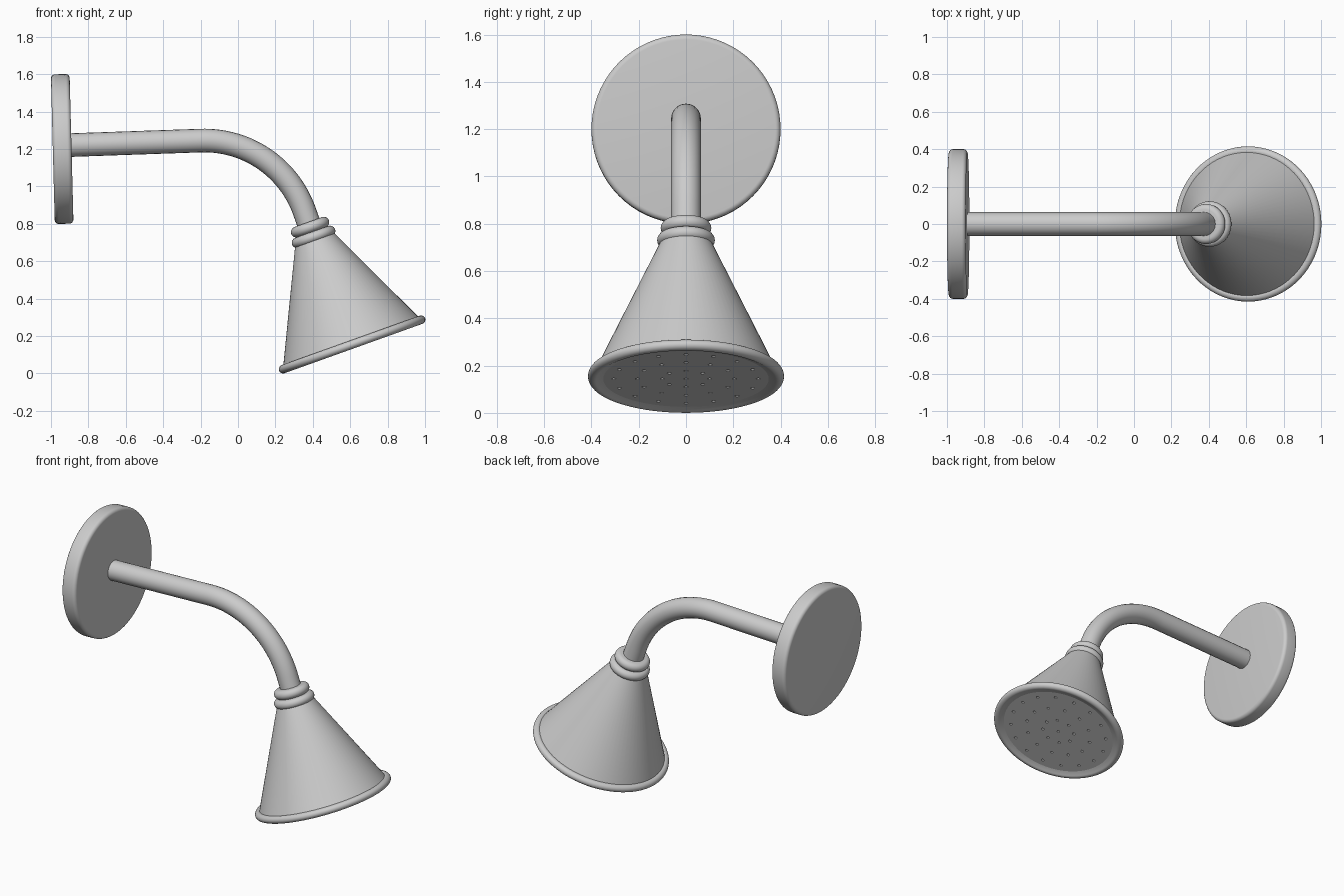
import bpy, bmesh
from math import sin, cos, pi, radians
from mathutils import Matrix, Vector

if "Cube" in bpy.data.objects:
    bpy.data.objects.remove(bpy.data.objects["Cube"])

TILT = radians(19.7)                       # lean of the shower head
HEAD = Vector((0.61, 0, 0.155))            # centre of the head rim
HEAD_M = Matrix.Translation(HEAD) @ Matrix.Rotation(-TILT, 4, 'Y')


def finish(ob, angle=35):
    bpy.ops.object.select_all(action='DESELECT')
    ob.select_set(True)
    bpy.context.view_layer.objects.active = ob
    bpy.ops.object.shade_smooth_by_angle(angle=radians(angle))


def add_mesh(name, bm, matrix):
    bmesh.ops.recalc_face_normals(bm, faces=bm.faces[:])
    me = bpy.data.meshes.new(name)
    bm.to_mesh(me)
    bm.free()
    ob = bpy.data.objects.new(name, me)
    bpy.context.collection.objects.link(ob)
    ob.matrix_world = matrix
    return ob


def lathe(name, profile, matrix, closed=False, segs=72):
    """Revolve (radius, height) points around local z."""
    bm = bmesh.new()
    vs = [bm.verts.new((r, 0, h)) for r, h in profile]
    pairs = list(zip(vs, vs[1:])) + ([(vs[-1], vs[0])] if closed else [])
    geom = vs + [bm.edges.new(p) for p in pairs]
    bmesh.ops.spin(bm, geom=geom, cent=(0, 0, 0), axis=(0, 0, 1),
                   angle=2 * pi, steps=segs, use_duplicate=False)
    bmesh.ops.remove_doubles(bm, verts=bm.verts[:], dist=1e-5)
    ob = add_mesh(name, bm, matrix)
    finish(ob)
    return ob


def arc(cr, ch, rr, rh, a0, a1, n=8):
    """Elliptical arc of profile points, angles in degrees."""
    return [(cr + rr * cos(radians(a0 + (a1 - a0) * i / n)),
             ch + rh * sin(radians(a0 + (a1 - a0) * i / n))) for i in range(n + 1)]


# wall plate with rounded edges
plate_m = Matrix.Translation((-0.94, 0, 1.2)) @ Matrix.Rotation(radians(88.5), 4, 'Y')
lathe("wall_plate",
      [(0, -0.05)] + arc(0.378, -0.028, 0.022, 0.022, -90, 0, 6)
      + arc(0.378, 0.028, 0.022, 0.022, 0, 90, 6) + [(0, 0.05)], plate_m)

# bent pipe: straight run, arc, then into the neck
R, rise = 0.568, radians(2)
bend = Vector((-0.2, 0, 1.245))
centre = bend + R * Vector((sin(rise), 0, -cos(rise)))
path = [Vector((-0.92, 0, 1.22))]
for i in range(33):
    a = pi / 2 + rise + (TILT - pi / 2 - rise) * i / 32
    path.append(centre + R * Vector((cos(a), 0, sin(a))))
path.append(HEAD_M @ Vector((0, 0, 0.6)))
cu = bpy.data.curves.new("pipe", 'CURVE')
cu.dimensions = '3D'
cu.bevel_depth = 0.063
cu.bevel_resolution = 8
cu.use_fill_caps = True
sp = cu.splines.new('POLY')
sp.points.add(len(path) - 1)
for p, co in zip(sp.points, path):
    p.co = (*co, 1)
pipe = bpy.data.objects.new("pipe", cu)
bpy.context.collection.objects.link(pipe)
bpy.ops.object.select_all(action='DESELECT')
pipe.select_set(True)
bpy.context.view_layer.objects.active = pipe
bpy.ops.object.convert(target='MESH')
finish(bpy.context.object)

# neck: two rounded collars
lathe("upper_collar", [(0, 0.637)] + arc(0.078, 0.666, 0.029, 0.029, -90, 90, 12)
      + [(0, 0.695)], HEAD_M)
lathe("lower_collar", [(0, 0.583)] + arc(0.094, 0.611, 0.028, 0.028, -90, 90, 12)
      + [(0, 0.639)], HEAD_M)

# conical bell and its rolled rim
lathe("bell", [(0, 0.592), (0.112, 0.592), (0.388, 0.01)], HEAD_M)
lathe("rim", [(0.35, -0.012)] + arc(0.39, 0, 0.025, 0.023, -125, 95, 16)
      + [(0.35, 0.01)], HEAD_M, closed=True)

# spray face pierced by rings of small holes
face = lathe("spray_face", [(0, -0.012), (0.352, -0.012), (0.352, 0.002), (0, 0.002)], HEAD_M)
bm = bmesh.new()
for radius, count in ((0, 1), (0.1, 8), (0.205, 12), (0.305, 16)):
    for i in range(count):
        a = 2 * pi * i / count
        bmesh.ops.create_cone(bm, cap_ends=True, segments=10, radius1=0.009, radius2=0.009,
                              depth=0.06, matrix=Matrix.Translation(
                                  (radius * cos(a), radius * sin(a), 0)))
cutter = add_mesh("hole_cutter", bm, HEAD_M)
cutter.hide_render = True
mod = face.modifiers.new("holes", 'BOOLEAN')
mod.object = cutter
mod.operation = 'DIFFERENCE'
mod.solver = 'EXACT'
bpy.context.view_layer.objects.active = face
bpy.ops.object.modifier_move_to_index(modifier="holes", index=0)
bpy.ops.object.modifier_apply(modifier="holes")
bpy.data.objects.remove(cutter)
